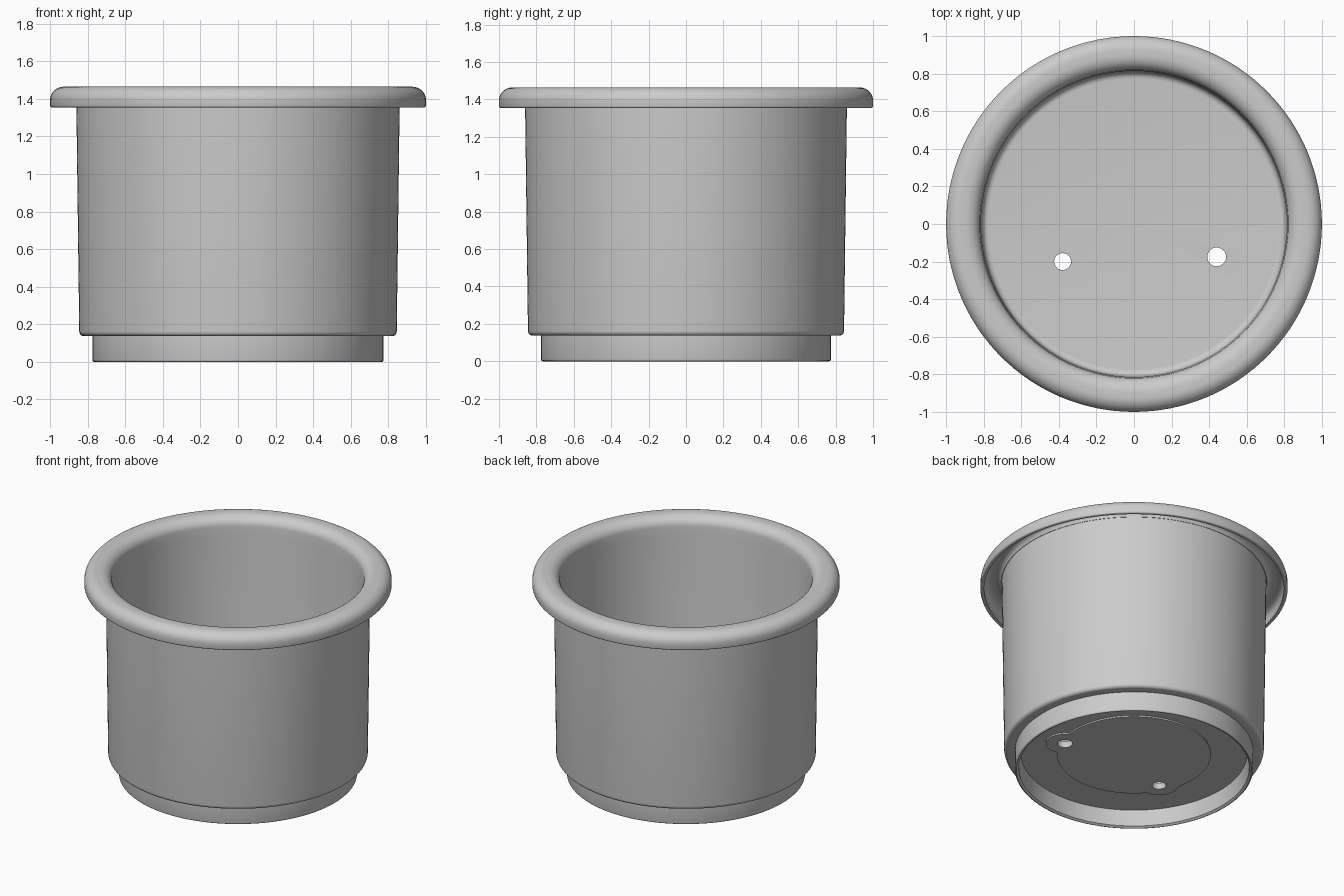
import bpy, bmesh, math

if "Cube" in bpy.data.objects:
    bpy.data.objects.remove(bpy.data.objects["Cube"], do_unlink=True)

# Single plain grey plastic
grey = bpy.data.materials.new("grey plastic")
grey.use_nodes = True
colour = (0.6, 0.6, 0.6, 1.0)
grey.diffuse_color = colour
grey.node_tree.nodes["Principled BSDF"].inputs["Base Color"].default_value = colour

SEGMENTS = 128
HOLES = [(-0.38, -0.20, 0.045), (0.44, -0.175, 0.05)]   # x, y, radius


def add_object(name, bm):
    mesh = bpy.data.meshes.new(name)
    bmesh.ops.recalc_face_normals(bm, faces=bm.faces[:])
    bm.to_mesh(mesh)
    bm.free()
    obj = bpy.data.objects.new(name, mesh)
    bpy.context.collection.objects.link(obj)
    mesh.materials.append(grey)
    return obj


def lathe(name, profile):
    """Revolve (radius, z) points around z; the two ends lie on the axis."""
    bm = bmesh.new()
    verts = [bm.verts.new((r, 0, z)) for r, z in profile]
    edges = [bm.edges.new(pair) for pair in zip(verts, verts[1:])]
    bmesh.ops.spin(bm, geom=verts + edges, cent=(0, 0, 0), axis=(0, 0, 1),
                   angle=math.tau, steps=SEGMENTS, use_duplicate=False)
    bmesh.ops.remove_doubles(bm, verts=bm.verts[:], dist=1e-4)
    return add_object(name, bm)


def cylinder(name, x, y, radius, z0, z1, sides):
    bm = bmesh.new()
    bmesh.ops.create_cone(bm, cap_ends=True, segments=sides, radius1=radius,
                          radius2=radius, depth=z1 - z0)
    bmesh.ops.translate(bm, verts=bm.verts[:], vec=(x, y, (z0 + z1) / 2))
    return add_object(name, bm)


def boolean(obj, other, operation):
    """Apply a boolean and discard the helper."""
    other.hide_render = True
    bpy.context.view_layer.objects.active = obj
    mod = obj.modifiers.new("boolean", 'BOOLEAN')
    mod.operation, mod.object, mod.solver = operation, other, 'EXACT'
    bpy.ops.object.modifier_apply(modifier=mod.name)
    bpy.data.objects.remove(other, do_unlink=True)


def arc(cr, cz, rr, rz, start, end, steps=6):
    """Elliptical corner in the profile, angles in degrees."""
    angles = [math.radians(start + (end - start) * i / steps) for i in range(steps + 1)]
    return [(cr + rr * math.cos(a), cz + rz * math.sin(a)) for a in angles]


# Cup: recessed underside, foot ring, wall, hollow rolled rim, inside wall, floor
profile = (
    [(0, 0.12), (0.735, 0.12), (0.75, 0.01)]
    + arc(0.765, 0.01, 0.01, 0.01, -90, 0, 3)              # foot ring edge
    + [(0.775, 0.137)]
    + arc(0.82, 0.162, 0.025, 0.025, -90, 0)               # body lower corner
    + [(0.86, 1.34), (0.862, 1.40)]
    + arc(0.90, 1.40, 0.035, 0.035, 180, 90, 4)            # hollow under the rim
    + arc(0.93, 1.40, 0.045, 0.035, 90, 0, 4)
    + [(0.975, 1.357)]
    + arc(0.99, 1.364, 0.010, 0.010, -90, 0, 3)            # rim lip
    + arc(0.925, 1.395, 0.075, 0.07, 0, 90, 10)            # rolled rim
    + arc(0.90, 1.395, 0.08, 0.07, 90, 180, 10)
    + [(0.815, 1.34), (0.81, 0.19)]
    + arc(0.775, 0.19, 0.035, 0.035, 0, -90)               # inside floor corner
    + [(0, 0.155)]
)
cup = lathe("cup_body", profile)

# Shallow raised disc on the underside with a round lobe at each drain hole
pad = cylinder("underside_pad", 0, 0, 0.50, 0.110, 0.125, 96)
for x, y, r in HOLES:
    boolean(pad, cylinder("lobe", x, y, 0.125, 0.110, 0.125, 32), 'UNION')

# Drain holes through the floor and the pad
for part in (cup, pad):
    for x, y, r in HOLES:
        boolean(part, cylinder("hole_cutter", x, y, r, 0.05, 0.25, 24), 'DIFFERENCE')

for part in (cup, pad):
    bpy.ops.object.select_all(action='DESELECT')
    part.select_set(True)
    bpy.context.view_layer.objects.active = part
    bpy.ops.object.shade_smooth_by_angle(angle=math.radians(35))
